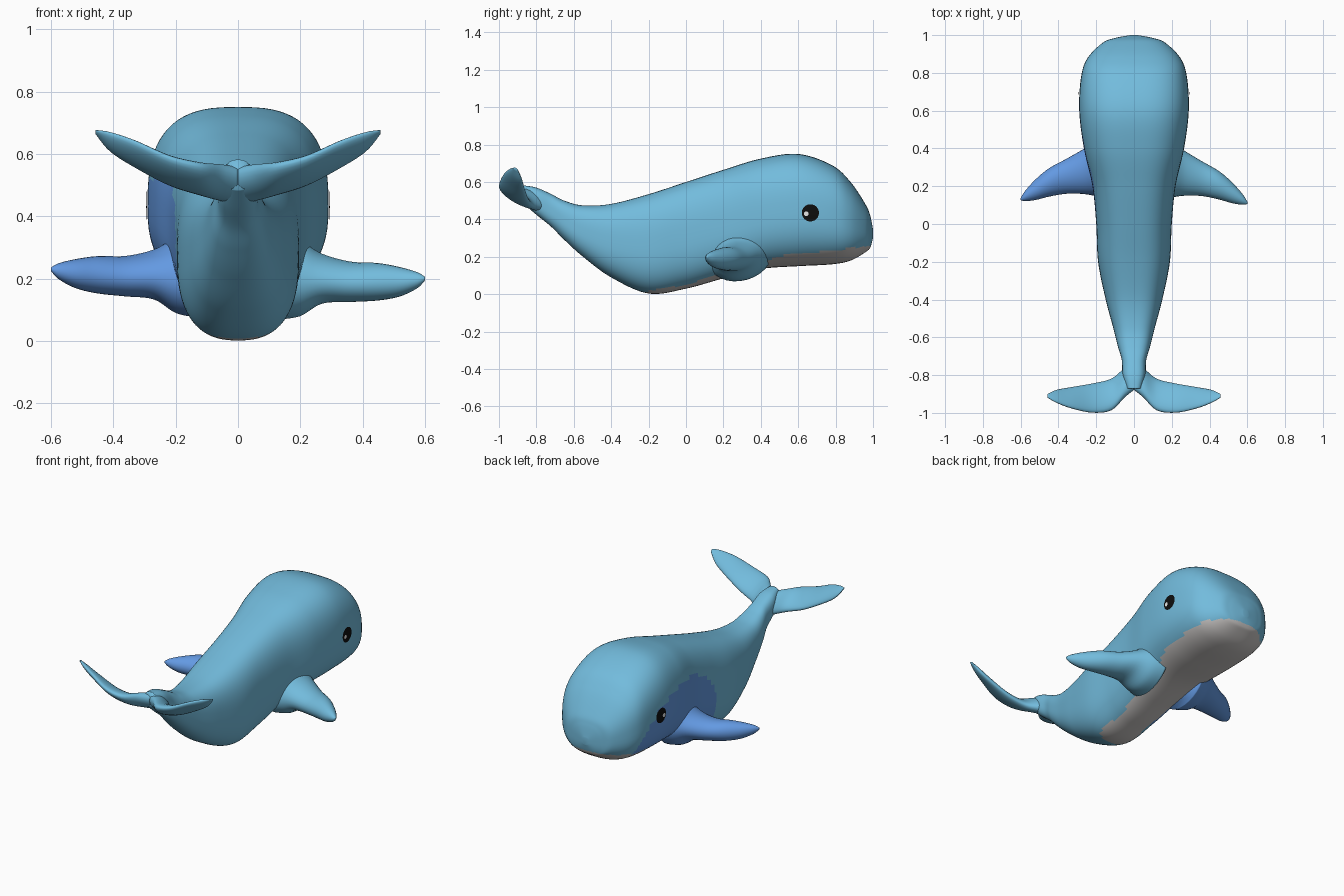
import bpy, bmesh, math
from mathutils import Vector

if "Cube" in bpy.data.objects:
    bpy.data.objects.remove(bpy.data.objects["Cube"])


def material(name, rgb):
    m = bpy.data.materials.new(name)
    m.diffuse_color = (*rgb, 1)
    m.use_nodes = True
    m.node_tree.nodes["Principled BSDF"].inputs["Base Color"].default_value = m.diffuse_color
    return m


SKY = material("sky_blue", (0.17, 0.50, 0.72))
ROYAL = material("royal_blue", (0.125, 0.32, 0.76))
GREY = material("belly_grey", (0.56, 0.54, 0.53))
BLACK = material("eye_black", (0.004, 0.004, 0.004))
WHITE = material("eye_glint", (0.85, 0.85, 0.85))


def spline(rows, steps):
    """Catmull-Rom resampling of rows of numbers."""
    out = []
    n = len(rows)
    for i in range(n - 1):
        a, b = rows[max(i - 1, 0)], rows[i]
        c, d = rows[i + 1], rows[min(i + 2, n - 1)]
        for k in range(steps):
            t = k / steps
            out.append([q + 0.5 * t * (r - p + t * (2 * p - 5 * q + 4 * r - s
                        + t * (3 * (q - r) + s - p)))
                        for p, q, r, s in zip(a, b, c, d)])
    out.append(list(rows[-1]))
    return out


def lerp_table(table, v):
    """Piecewise linear lookup in ascending pairs."""
    if v <= table[0][0]:
        return table[0][1]
    for (a, p), (b, q) in zip(table, table[1:]):
        if v <= b:
            return p + (q - p) * (v - a) / (b - a)
    return table[-1][1]


def loft(name, rings, mats, rule=None):
    """Skin closed rings of points, cap both ends, colour faces by rule."""
    bm = bmesh.new()
    vs = [[bm.verts.new(p) for p in ring] for ring in rings]
    n = len(rings[0])
    for a, b in zip(vs, vs[1:]):
        for j in range(n):
            bm.faces.new((a[j], a[(j + 1) % n], b[(j + 1) % n], b[j]))
    bm.faces.new(vs[0])
    bm.faces.new(vs[-1])
    bmesh.ops.recalc_face_normals(bm, faces=bm.faces)
    for f in bm.faces:
        f.smooth = True
        if rule:
            f.material_index = rule(f.calc_center_median())
    return finish(name, bm, mats)


def finish(name, bm, mats):
    me = bpy.data.meshes.new(name)
    bm.to_mesh(me)
    bm.free()
    for m in mats:
        me.materials.append(m)
    ob = bpy.data.objects.new(name, me)
    bpy.context.collection.objects.link(ob)
    return ob


# Body: y, half width, top, bottom
stations = [
    (1.0, .02, .345, .30), (.985, .10, .42, .25), (.96, .165, .48, .225),
    (.88, .245, .60, .18), (.78, .28, .69, .16), (.60, .29, .75, .15),
    (.40, .265, .725, .135), (.20, .22, .665, .085), (0, .20, .60, .03),
    (-.20, .19, .535, .004), (-.40, .15, .483, .09), (-.55, .11, .475, .20),
    (-.65, .085, .50, .29), (-.72, .065, .535, .36), (-.80, .06, .57, .425),
    (-.87, .04, .582, .485)]


def body_ring(y, w, top, bottom, n=72):
    mid = bottom + 0.47 * (top - bottom)
    ring = []
    for i in range(n):
        c, s = math.cos(2 * math.pi * i / n), math.sin(2 * math.pi * i / n)
        e = 2 / (2.8 if s > 0 else 2.5)
        h = (top - mid) if s > 0 else (mid - bottom)
        ring.append((math.copysign(w * abs(c) ** e, c), y,
                     mid + math.copysign(h * abs(s) ** e, s)))
    return ring


belly_edge = [(-.23, 0), (-.2, .02), (0, .05), (.2, .115), (.4, .165),
              (.5, .205), (.8, .235), (1, .262)]


def body_colour(c):
    if c.y > -.22 and c.z < lerp_table(belly_edge, c.y):
        return 2
    # side patch around the left flipper
    if c.x < 0 and ((c.y - .41) / .44) ** 2 + ((c.z - .2) / .33) ** 2 < 1:
        return 1
    return 0


body = loft("body", [body_ring(*r) for r in spline(stations, 10)],
            [SKY, ROYAL, GREY], body_colour)

# Flippers: x, centre y, centre z, half chord, half height
fin = [(.13, .29, .20, .17, .13), (.20, .285, .20, .145, .12),
       (.27, .268, .20, .118, .08), (.36, .24, .19, .092, .065),
       (.45, .205, .19, .075, .06), (.52, .165, .19, .055, .047),
       (.575, .13, .195, .028, .026), (.60, .112, .20, .006, .006)]


def flipper(name, side, mat, lift, shift):
    rings = []
    for x, cy, cz, hy, hz in spline(fin, 5):
        k = x / .6
        rings.append([(side * x, cy + shift * k + hy * math.cos(a),
                       cz + lift * k + hz * math.sin(a) + .15 * hy * math.cos(a) * (1 - k))
                      for a in (2 * math.pi * i / 28 for i in range(28))])
    loft(name, rings, [mat])


flipper("right_flipper", 1, SKY, 0, 0)
flipper("left_flipper", -1, ROYAL, .03, .02)

# Tail flukes: x, leading y z, trailing y z, thickness
fluke = [(0, -.73, .45, -.875, .545, .09), (.05, -.765, .46, -.915, .555, .085),
         (.12, -.82, .475, -.985, .565, .065), (.22, -.845, .505, -.998, .59, .055),
         (.33, -.865, .56, -.975, .64, .046), (.41, -.88, .61, -.945, .668, .034),
         (.457, -.90, .665, -.92, .676, .01)]


def tail_fluke(name, side):
    rings = []
    for x, ly, lz, ty, tz, th in spline(fluke, 5):
        lead, trail = Vector((side * x, ly, lz)), Vector((side * x, ty, tz))
        mid, half = (lead + trail) / 2, (lead - trail) / 2
        up = Vector((0, -half.z, half.y)).normalized() * th / 2
        rings.append([mid + half * math.cos(a) + up * math.sin(a)
                      for a in (2 * math.pi * i / 24 for i in range(24))])
    loft(name, rings, [SKY])


tail_fluke("right_fluke", 1)
tail_fluke("left_fluke", -1)


# Eyes: thin discs draped over the body side
def side_disc(name, side, cy, cz, radius, offset, mat, rings=5, n=24):
    def point(r, a):
        y, z = cy + r * math.cos(a), cz + r * math.sin(a)
        ok, hit, _, _ = body.ray_cast(Vector((side, y, z)), Vector((-side, 0, 0)))
        return (hit.x + side * offset if ok else side * .29, y, z)
    bm = bmesh.new()
    centre = bm.verts.new(point(0, 0))
    prev = None
    for k in range(1, rings + 1):
        cur = [bm.verts.new(point(radius * k / rings, 2 * math.pi * i / n)) for i in range(n)]
        for i in range(n):
            j = (i + 1) % n
            quad = (prev[i], cur[i], cur[j], prev[j]) if prev else (centre, cur[i], cur[j])
            bm.faces.new(quad if side > 0 else quad[::-1])
        prev = cur
    finish(name, bm, [mat])


bpy.context.view_layer.update()
for side, label in ((1, "right"), (-1, "left")):
    side_disc(label + "_eye", side, .665, .435, .046, .004, BLACK)
    side_disc(label + "_eye_glint", side, .643, .43, .013, .007, WHITE, 2, 12)
